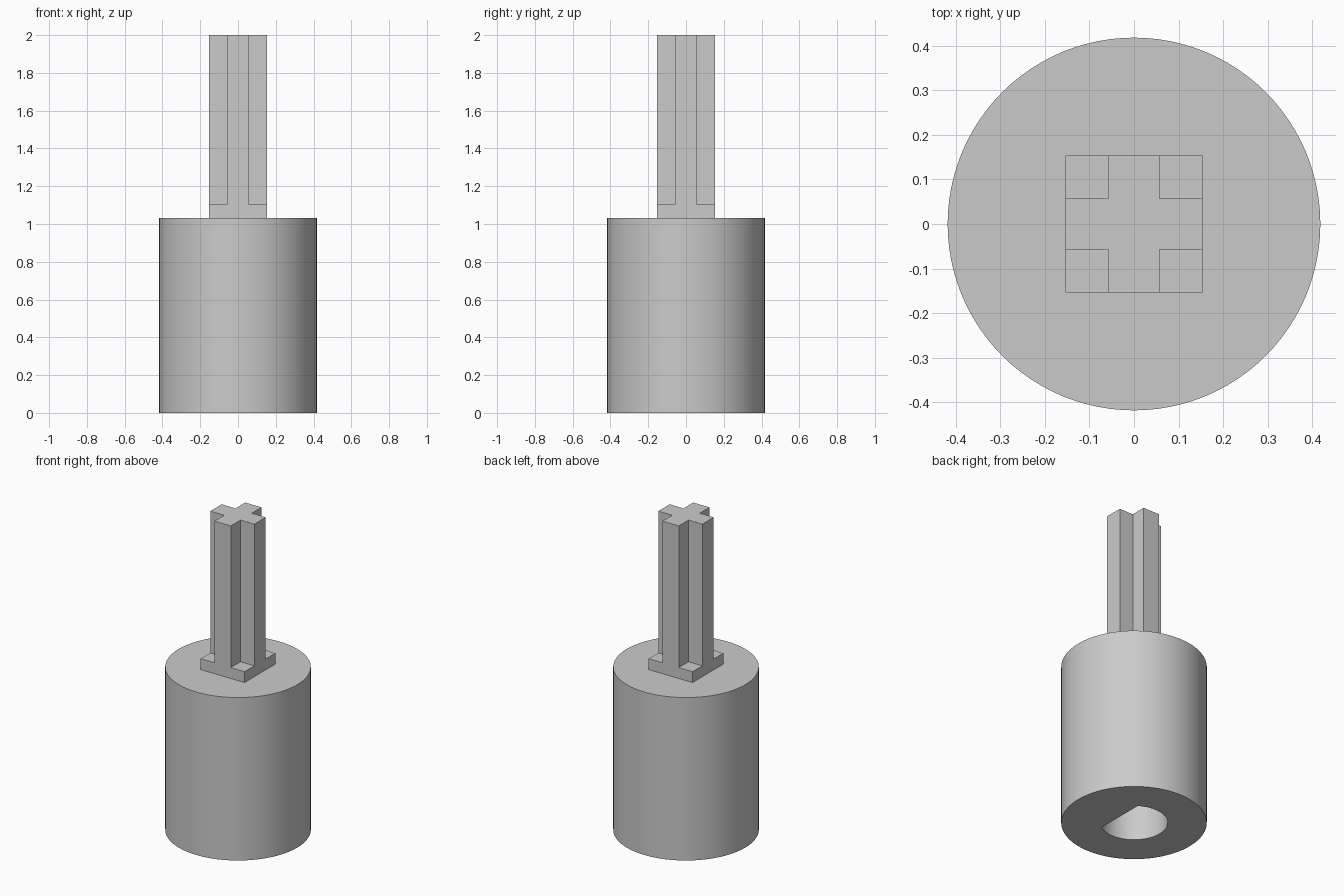
import bpy, bmesh
from math import acos, cos, sin, pi, radians

default = bpy.data.objects.get("Cube")
if default:
    bpy.data.objects.remove(default, do_unlink=True)

RADIUS, BODY_TOP = 0.418, 1.033
PLINTH_TOP, STEM_TOP = 1.102, 2.0
HALF, ARM = 0.154, 0.057              # half width of stem, half thickness of its arms
BORE, FLAT, DEPTH = 0.194, 0.108, 0.8  # D-shaped shaft hole

grey = bpy.data.materials.new("plain grey")
grey.use_nodes = True
colour = (0.6, 0.6, 0.6, 1)
grey.diffuse_color = colour
grey.node_tree.nodes["Principled BSDF"].inputs["Base Color"].default_value = colour


def prism(name, outline, z0, z1):
    """Extrude a closed xy outline from z0 to z1."""
    bm = bmesh.new()
    base = bm.faces.new([bm.verts.new((x, y, z0)) for x, y in outline])
    top = bmesh.ops.extrude_face_region(bm, geom=[base])["geom"]
    verts = [v for v in top if isinstance(v, bmesh.types.BMVert)]
    bmesh.ops.translate(bm, verts=verts, vec=(0, 0, z1 - z0))
    bmesh.ops.recalc_face_normals(bm, faces=bm.faces)
    mesh = bpy.data.meshes.new(name)
    bm.to_mesh(mesh)
    bm.free()
    mesh.materials.append(grey)
    obj = bpy.data.objects.new(name, mesh)
    bpy.context.collection.objects.link(obj)
    return obj


def arc(radius, start, end, steps):
    angles = [start + (end - start) * i / steps for i in range(steps + 1)]
    return [(radius * cos(a), radius * sin(a)) for a in angles]


# Round body
body = prism("body", arc(RADIUS, 0, 2 * pi, 96)[:-1], 0, BODY_TOP)

# D-shaped blind bore in the underside, flat towards +x
half_angle = acos(FLAT / BORE)
cutter = prism("bore_cutter", arc(BORE, half_angle, 2 * pi - half_angle, 56), -0.1, DEPTH)
cutter.hide_render = True
cut = body.modifiers.new("bore", "BOOLEAN")
cut.operation = "DIFFERENCE"
cut.solver = "EXACT"
cut.object = cutter
bpy.ops.object.select_all(action="DESELECT")
bpy.context.view_layer.objects.active = body
body.select_set(True)
bpy.ops.object.modifier_apply(modifier=cut.name)
bpy.data.objects.remove(cutter, do_unlink=True)
bpy.ops.object.shade_smooth_by_angle(angle=radians(30))

# Square plinth under the stem
square = [(-HALF, -HALF), (HALF, -HALF), (HALF, HALF), (-HALF, HALF)]
prism("stem_plinth", square, BODY_TOP, PLINTH_TOP)

# Cross-shaped stem: one arm's corner points turned through four quarters
cross, corner = [], [(HALF, -ARM), (HALF, ARM), (ARM, ARM)]
for quarter in range(4):
    cross += corner
    corner = [(-y, x) for x, y in corner]
prism("cross_stem", cross, PLINTH_TOP, STEM_TOP)
